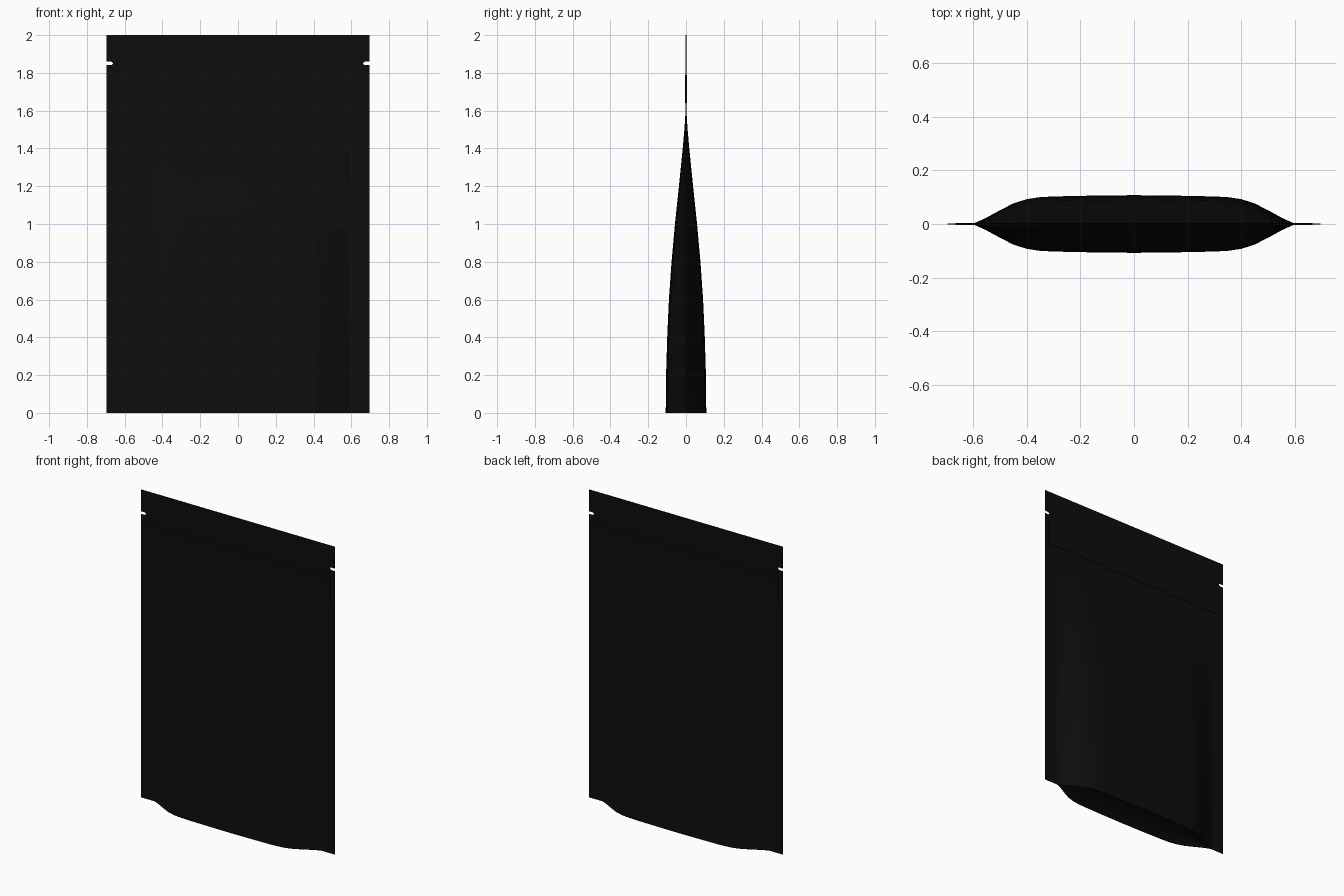
import bpy, bmesh, math

if "Cube" in bpy.data.objects:
    bpy.data.objects.remove(bpy.data.objects["Cube"])

black = bpy.data.materials.new("matte black film")
black.diffuse_color = (0.004, 0.004, 0.004, 1)
black.use_nodes = True
black.node_tree.nodes["Principled BSDF"].inputs["Base Color"].default_value = black.diffuse_color

HALF_W, FILM = 0.695, 0.0015


def lerp_table(table, v):
    for (a, fa), (b, fb) in zip(table, table[1:]):
        if v <= b:
            return fa + (fb - fa) * (v - a) / (b - a)
    return table[-1][1]


# depth of the filled body by height, and fullness across the width
DEPTH = [(0, .106), (.2, .104), (.4, .098), (.6, .089), (.8, .075), (1, .057),
         (1.2, .036), (1.4, .016), (1.5, .007), (1.56, .003), (1.62, 0), (2, 0)]
FULL = [(0, 1), (.15, .985), (.3, .955), (.35, .93), (.4, .86), (.45, .71),
        (.5, .47), (.55, .21), (.58, .08), (.6, 0), (.7, 0)]


def depth(x, z):
    return FILM + lerp_table(DEPTH, z) * lerp_table(FULL, abs(x))


half = [.08, .15, .22, .3, .35, .375, .4, .425, .45, .475, .5, .525, .55, .58, .6, .63, .67, HALF_W]
xs = [-x for x in reversed(half)] + [0] + half
zs = [i * .1 for i in range(15)] + [1.45, 1.5, 1.56, 1.62, 1.7, 1.8, 1.841, 1.85, 1.859, 1.93, 2]
last = len(xs) - 2
notch_rows = {zs.index(1.841), zs.index(1.85)}

# pouch body: two film walls with tear notches left open
bm = bmesh.new()
walls = []
for s in (-1, 1):
    rows = []
    for z in zs:
        row = []
        for x in xs:
            px = math.copysign(.66, x) if z == 1.85 and abs(x) == .67 else x
            row.append(bm.verts.new((px, s * depth(x, z), z)))
        rows.append(row)
    walls.append(rows)


def solid(i, j):
    return 0 <= i < len(zs) - 1 and 0 <= j <= last and not (i in notch_rows and j in (0, last))


for i in range(len(zs) - 1):
    for j in range(last + 1):
        if not solid(i, j):
            continue
        corners = [(i, j), (i, j + 1), (i + 1, j + 1), (i + 1, j)]
        for w in walls:
            bm.faces.new([w[a][b] for a, b in corners])
        # close the rim wherever the neighbouring cell is missing
        for k, (di, dj) in enumerate([(-1, 0), (0, 1), (1, 0), (0, -1)]):
            if not solid(i + di, j + dj) and not (i == 0 and di == -1):
                (a, b), (c, d) = corners[k], corners[(k + 1) % 4]
                bm.faces.new([walls[0][a][b], walls[0][c][d], walls[1][c][d], walls[1][a][b]])

# bottom gusset, pushed gently up into the pouch
STEPS = 8
strips = [walls[0][0]]
for k in range(1, STEPS):
    t = -1 + 2 * k / STEPS
    strips.append([bm.verts.new((x, t * depth(x, 0), .05 * (1 - t * t) * lerp_table(FULL, abs(x))))
                   for x in xs])
strips.append(walls[1][0])
for a, b in zip(strips, strips[1:]):
    for j in range(last + 1):
        bm.faces.new([a[j], a[j + 1], b[j + 1], b[j]])

bm.verts.index_update()
loose = [v for v in bm.verts if not v.link_faces]
bmesh.ops.delete(bm, geom=loose, context='VERTS')
bmesh.ops.recalc_face_normals(bm, faces=bm.faces)
mesh = bpy.data.meshes.new("pouch_body")
bm.to_mesh(mesh)
bm.free()
mesh.materials.append(black)
body = bpy.data.objects.new("pouch_body", mesh)
bpy.context.collection.objects.link(body)
bpy.context.view_layer.objects.active = body
body.select_set(True)
bpy.ops.object.shade_smooth_by_angle(angle=math.radians(40))

# zip closure band, slightly thicker than the film
bpy.ops.mesh.primitive_cube_add(size=1, location=(0, 0, 1.715))
band = bpy.context.object
band.name = "zip_band"
band.scale = (1.33, .008, .15)
band.data.materials.append(black)
